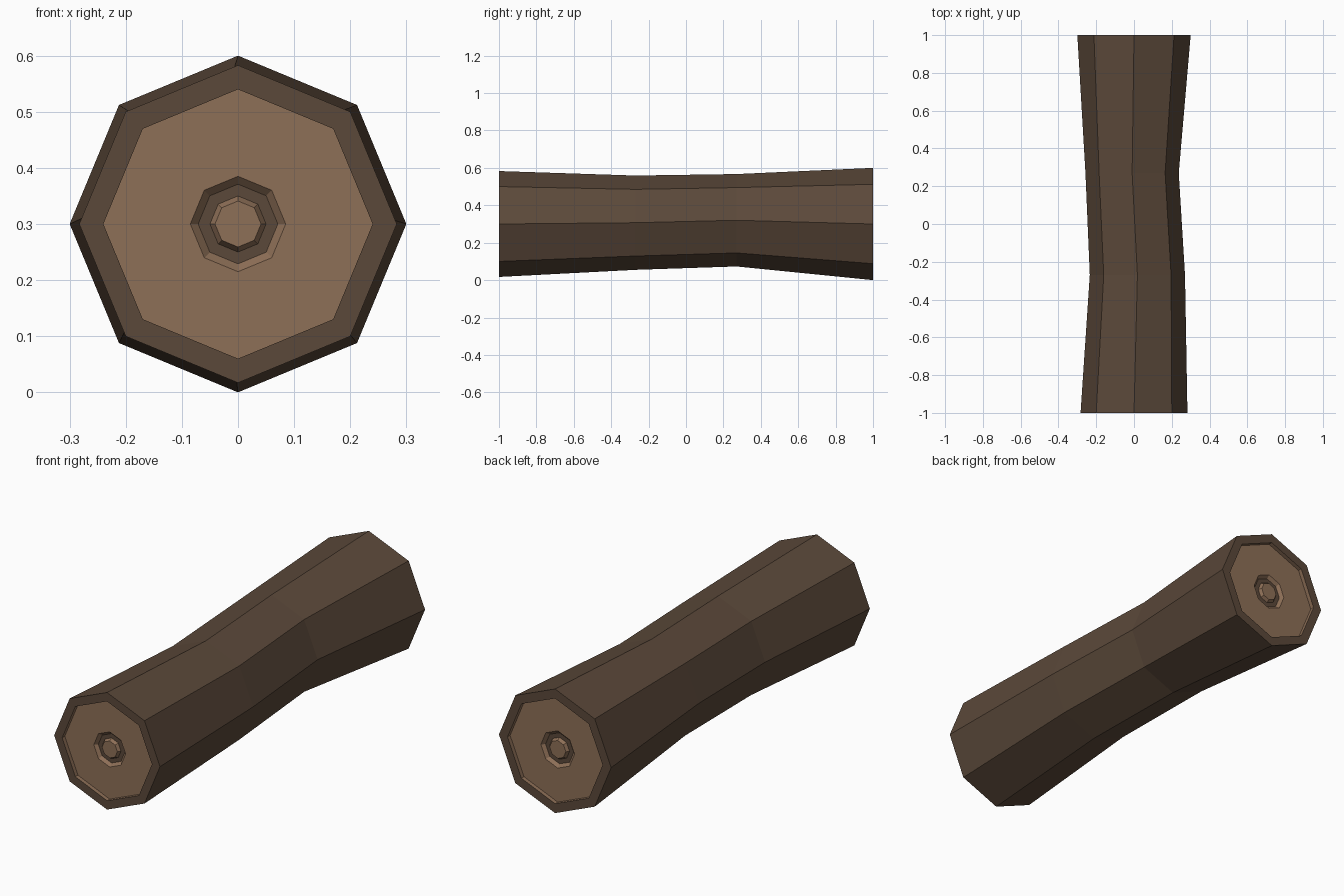
import bpy, math

if "Cube" in bpy.data.objects:
    bpy.data.objects.remove(bpy.data.objects["Cube"])


def material(name, color):
    m = bpy.data.materials.new(name)
    m.diffuse_color = (*color, 1)
    m.use_nodes = True
    m.node_tree.nodes["Principled BSDF"].inputs["Base Color"].default_value = m.diffuse_color
    return m


bark = material("bark", (0.105, 0.066, 0.042))
cut_wood = material("cut_wood", (0.27, 0.16, 0.095))
SIDES = 8


def end_rings(s, r):
    # rim, recessed cut face, sloped groove and raised core: (y, x, z, radius, material)
    k = r / 0.283
    profile = [(0.98, 0.24, 1), (0.98, 0.085, 1), (0.965, 0.071, 1),
               (0.965, 0.05, 0), (0.98, 0.041, 1)]
    return [(s, 0, 0.3, r, 0), (s, 0, 0.3, 0.24 * k, 0)] + [
        (s * y, 0, 0.3, q * k, m) for y, q, m in profile]


# Trunk: bent centre line, lofted from core of the front end to core of the back end.
# The material of each strip is taken from the ring nearer to the end's core.
front = end_rings(-1, 0.283)
back = end_rings(1, 0.3)
middle = [(-0.27, 0.018, 0.307, 0.252, 0), (0.27, -0.01, 0.32, 0.247, 0)]
rings = front[::-1] + middle + back
verts, faces, mats = [], [], []
for y, cx, cz, r, m in rings:
    for i in range(SIDES):
        a = 2 * math.pi * i / SIDES
        verts.append((cx + r * math.cos(a), y, cz + r * math.sin(a)))
for j in range(len(rings) - 1):
    m = rings[j][4] if j < len(front) else rings[j + 1][4]
    for i in range(SIDES):
        n = (i + 1) % SIDES
        a, b = j * SIDES, (j + 1) * SIDES
        faces.append((a + i, b + i, b + n, a + n))
        mats.append(m)

# Core caps
last = (len(rings) - 1) * SIDES
faces += [tuple(range(SIDES)), tuple(last + i for i in reversed(range(SIDES)))]
mats += [1, 1]

mesh = bpy.data.meshes.new("log")
mesh.from_pydata(verts, [], faces)
mesh.materials.append(bark)
mesh.materials.append(cut_wood)
for p, m in zip(mesh.polygons, mats):
    p.material_index = m
mesh.update()
log = bpy.data.objects.new("log", mesh)
bpy.context.collection.objects.link(log)
